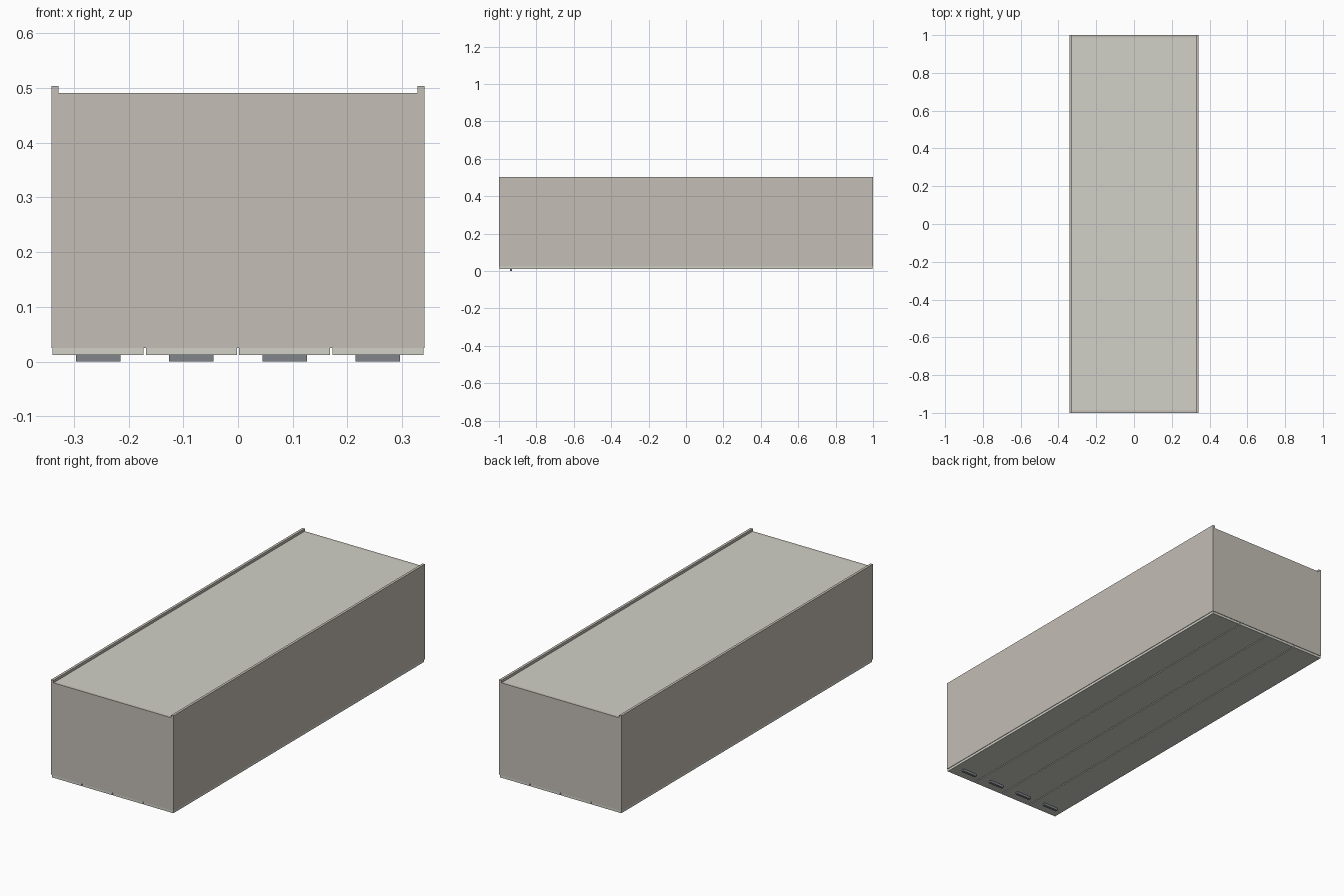
import bpy

if "Cube" in bpy.data.objects:
    bpy.data.objects.remove(bpy.data.objects["Cube"])


def material(name, rgb):
    m = bpy.data.materials.new(name)
    m.diffuse_color = (*rgb, 1)
    m.use_nodes = True
    m.node_tree.nodes["Principled BSDF"].inputs["Base Color"].default_value = m.diffuse_color
    return m


BODY = material("beige_panel", (0.55, 0.51, 0.46))
DOOR = material("pale_panel", (0.64, 0.64, 0.58))
METAL = material("grey_metal", (0.22, 0.24, 0.26))


def box(name, x, y, z, mat, bevel=0):
    """Box from (min, max) ranges on each axis."""
    bpy.ops.mesh.primitive_cube_add(size=1, location=[(a + b) / 2 for a, b in (x, y, z)])
    ob = bpy.context.object
    ob.name = name
    ob.scale = [b - a for a, b in (x, y, z)]
    bpy.ops.object.transform_apply(location=False, rotation=False, scale=True)
    ob.data.materials.append(mat)
    if bevel:
        mod = ob.modifiers.new("bevel", 'BEVEL')
        mod.width = bevel
        mod.segments = 2
    return ob


W, L, T = 0.341, 1.0, 0.013       # half width, half length, panel thickness
Z0, Z_BACK, Z1 = 0.025, 0.491, 0.504

# Long side panels, standing proud of the back panel
for side, s in (("left", -1), ("right", 1)):
    box(f"{side}_side_panel", sorted((s * W, s * (W - T))), (-L, L), (Z0, Z1), BODY)

# End panels and inset back
inner = (-W + T, W - T)
box("front_end_panel", inner, (-L, -L + T), (Z0, Z_BACK), BODY)
box("rear_end_panel", inner, (L - T, L), (Z0, Z_BACK), BODY)
box("back_panel", inner, (-L + T, L - T), (Z_BACK - T, Z_BACK), DOOR)

# Four doors underneath, each with a bar handle near the front end
pitch = 2 * W / 4
for i in range(4):
    c = (i - 1.5) * pitch
    box(f"door_{i + 1}", (c - 0.083, c + 0.083), (-0.998, 0.998), (0.012, Z0 - 0.0005), DOOR)
    box(f"handle_{i + 1}", (c - 0.0405, c + 0.0405), (-0.942, -0.929), (0, 0.012), METAL)
